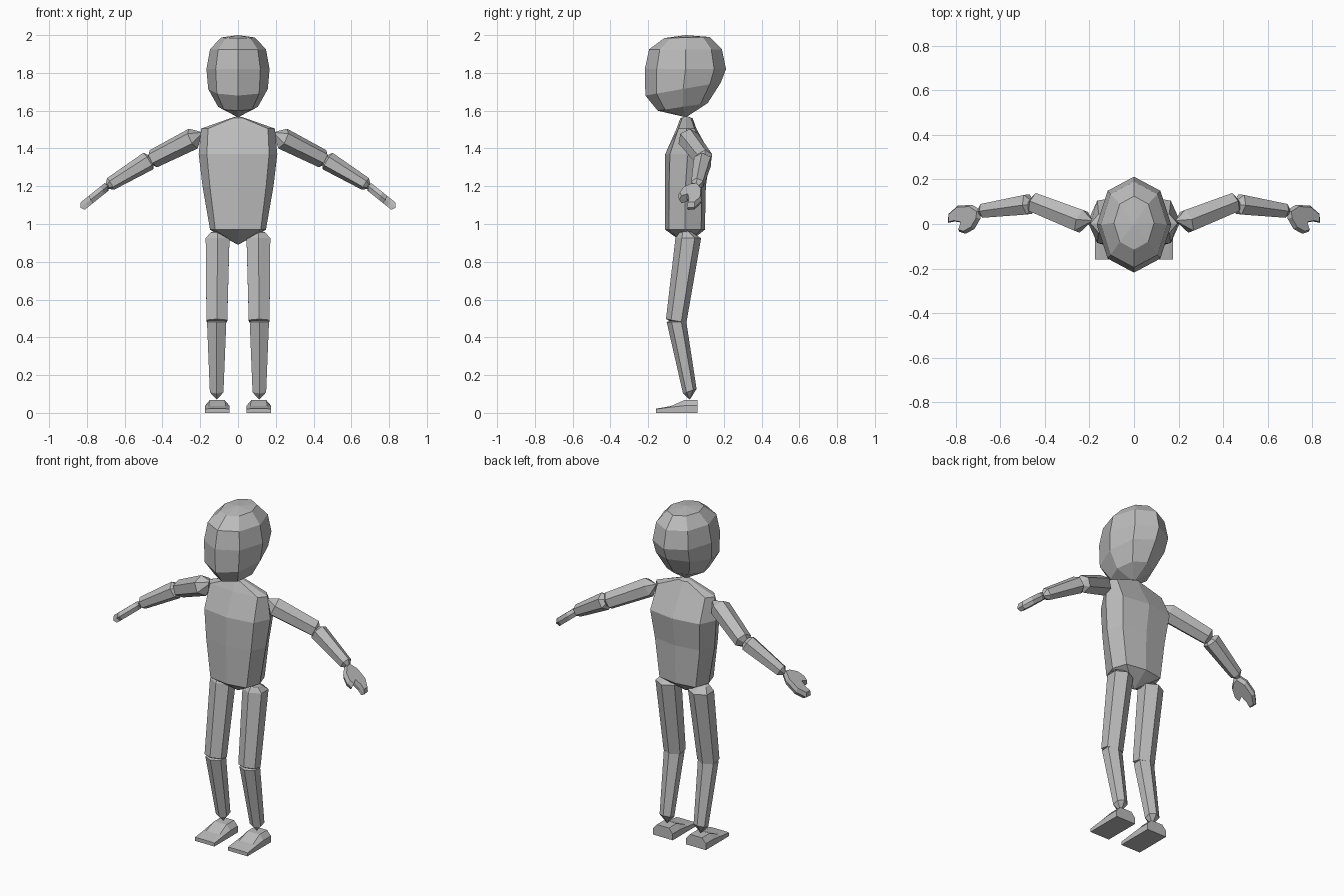
import bpy, bmesh, math
from mathutils import Vector

if "Cube" in bpy.data.objects:
    bpy.data.objects.remove(bpy.data.objects["Cube"])

grey = bpy.data.materials.new("plain grey")
grey.diffuse_color = (0.5, 0.5, 0.5, 1)
grey.use_nodes = True
grey.node_tree.nodes["Principled BSDF"].inputs["Base Color"].default_value = grey.diffuse_color


def ring(center, a, b, n, full=1.0, start=0.0):
    """n points around an ellipse with half axes a, b; full pushes diagonals out."""
    pts = []
    for i in range(n):
        t = start + 2 * math.pi * i / n
        k = full if (n == 8 and i % 2) else 1.0
        pts.append(Vector(center) + (Vector(a) * math.cos(t) + Vector(b) * math.sin(t)) * k)
    return pts


def loft(name, rings, mirror=False):
    """Skin rings of points; a ring of one point closes to a tip."""
    bm = bmesh.new()
    loops = [[bm.verts.new(p) for p in r] for r in rings]
    for lo, hi in zip(loops, loops[1:]):
        n = max(len(lo), len(hi))
        for i in range(n):
            j = (i + 1) % n
            if len(lo) == 1:
                bm.faces.new((lo[0], hi[j], hi[i]))
            elif len(hi) == 1:
                bm.faces.new((lo[i], lo[j], hi[0]))
            else:
                bm.faces.new((lo[i], lo[j], hi[j], hi[i]))
    for end in (loops[0], loops[-1]):
        if len(end) > 2:
            bm.faces.new(end)
    bmesh.ops.recalc_face_normals(bm, faces=bm.faces)
    me = bpy.data.meshes.new(name)
    bm.to_mesh(me)
    bm.free()
    me.materials.append(grey)
    ob = bpy.data.objects.new(name, me)
    bpy.context.collection.objects.link(ob)
    if mirror:
        ob.modifiers.new("Mirror", 'MIRROR').use_mirror_merge = False
    return ob


def tip(*p):
    return [Vector(p)]


def flat_ring(z, half_x, front, back, tilt=0.0, full=1.0):
    """Eight sided ring; tilt raises the back and lowers the front."""
    return ring((0, (front + back) / 2, z), (half_x, 0, 0), (0, (back - front) / 2, tilt), 8, full)


# Head: faceted egg, flatter face and receding nape
loft("head", [
    tip(0, 0, 1.565),
    flat_ring(1.62, 0.105, -0.15, 0.115, 0.02),
    flat_ring(1.715, 0.158, -0.215, 0.185, 0.035),
    flat_ring(1.82, 0.167, -0.218, 0.212, 0.0),
    flat_ring(1.925, 0.148, -0.195, 0.19, 0.0),
    flat_ring(1.987, 0.09, -0.115, 0.125, 0.003),
    tip(0, 0, 2.0)])

# Torso: broad chest tapering to hips, pointed crotch
loft("torso", [
    tip(0, 0, 0.89),
    flat_ring(0.97, 0.148, -0.11, 0.10, 0.0, 1.15),
    flat_ring(1.20, 0.188, -0.112, 0.105, 0.0, 1.12),
    flat_ring(1.37, 0.208, -0.11, 0.13, 0.0, 1.12),
    flat_ring(1.505, 0.195, -0.05, 0.055, 0.0, 1.15),
    flat_ring(1.56, 0.04, -0.03, 0.035),
    tip(0, 0, 1.572)])


def leg_ring(x, y, z, hx, hy, tilt=0.0):
    return ring((x, y, z), (0, -hy, tilt), (hx / 0.866, 0, 0), 6)


# Legs: six sided segments with pinched joints
loft("thigh", [
    tip(0.11, 0.0, 0.97),
    leg_ring(0.11, 0.0, 0.955, 0.035, 0.035),
    leg_ring(0.108, 0.012, 0.925, 0.063, 0.068),
    leg_ring(0.112, -0.052, 0.487, 0.055, 0.054, 0.01),
    tip(0.112, -0.04, 0.46)], True)
loft("shin", [
    tip(0.112, 0.02, 0.07),
    leg_ring(0.113, 0.02, 0.115, 0.036, 0.036, -0.012),
    leg_ring(0.113, -0.05, 0.48, 0.051, 0.052),
    tip(0.112, -0.04, 0.515)], True)


# Foot: wedge swept from toe to heel
def foot_section(y, top, half_top, side):
    x = 0.11
    return [Vector((x + u, y, z)) for u, z in (
        (-0.065, 0), (0.065, 0), (0.065, side), (half_top, top), (-half_top, top), (-0.065, side))]


loft("foot", [
    foot_section(-0.16, 0.022, 0.045, 0.020),
    foot_section(-0.08, 0.036, 0.045, 0.030),
    foot_section(-0.01, 0.067, 0.040, 0.038),
    foot_section(0.062, 0.067, 0.040, 0.038)], True)


def limb(name, p, q, r0, r1, tip0, tip1):
    """Six sided segment from p to q, pinched to tips."""
    d = (Vector(q) - Vector(p)).normalized()
    side = d.cross(Vector((0, 0, 1))).normalized()
    up = side.cross(d)
    loft(name, [tip(*tip0), ring(p, up * r0, side * r0, 6),
                ring(q, up * r1, side * r1, 6), tip(*tip1)], True)


# Arms
limb("upper_arm", (0.237, 0.012, 1.452), (0.447, 0.095, 1.346), 0.058, 0.050,
     (0.185, 0.015, 1.485), (0.485, 0.09, 1.325))
limb("forearm", (0.475, 0.088, 1.333), (0.675, 0.06, 1.212), 0.051, 0.036,
     (0.44, 0.09, 1.35), (0.705, 0.055, 1.19))

# Hand: mitten outline with a thumb, sloping down outward
outline = [(0.685, 0.06), (0.725, 0.086), (0.79, 0.082), (0.832, 0.045), (0.834, 0.005),
           (0.805, 0.012), (0.768, 0.005), (0.782, -0.035), (0.755, -0.044), (0.715, -0.022),
           (0.688, 0.025)]


def hand_layer(scale, lift):
    cx, cy = 0.757, 0.035
    pts = []
    for x, y in outline:
        x, y = cx + (x - cx) * scale, cy + (y - cy) * scale
        pts.append(Vector((x + lift * 0.5, y, 1.205 - 0.8 * (x - 0.685) + lift)))
    return pts


loft("hand", [hand_layer(0.85, -0.02), hand_layer(1.0, 0.0), hand_layer(0.85, 0.02)], True)
